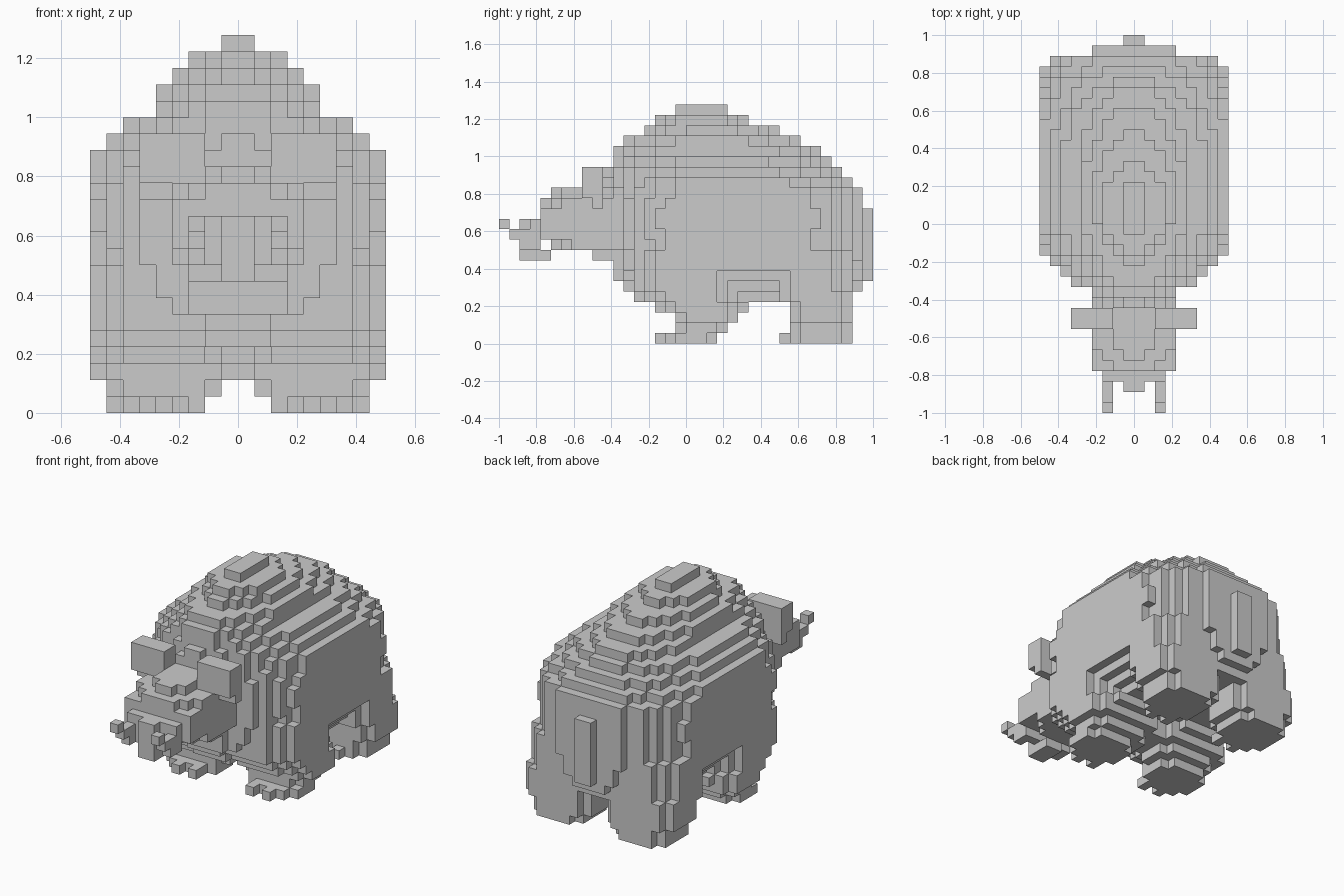
import bpy
import bmesh
from mathutils import Vector

old = bpy.data.objects.get("Cube")
if old:
    bpy.data.objects.remove(old, do_unlink=True)

UNIT = 1 / 18  # edge length of one block

grey = bpy.data.materials.new("plain grey")
grey.use_nodes = True
colour = (0.6, 0.6, 0.6, 1)
grey.diffuse_color = colour
grey.node_tree.nodes["Principled BSDF"].inputs["Base Color"].default_value = colour


def box(x, y, z):
    """Blocks filling three half-open ranges."""
    return {(i, j, k) for i in range(*x) for j in range(*y) for k in range(*z)}


def mirror(cells):
    """Add the same blocks on the other side."""
    return cells | {(-1 - i, j, k) for i, j, k in cells}


def oval(k, cx, half_x, y0, y1, front_power, back_power):
    """One layer of blocks with a rounded outline."""
    cy, half_y = (y0 + y1) / 2, (y1 - y0) / 2
    cells = set()
    for j in range(y0, y1):
        t = (j + 0.5 - cy) / half_y
        power = front_power if t < 0 else back_power
        for i in range(-9, 9):
            s = abs(i + 0.5 - cx) / half_x
            if s ** power + abs(t) ** power <= 1:
                cells.add((i, j, k))
    return cells


def make_body():
    # rounded layers from belly to crown: front end, back end, half width
    low = [(-5, 16, 6), (-6, 17, 7.4), (-7, 17, 8.4)]
    middle = [(-7, 17, width) for width in (9.2, 9.4, 9.6, 9.7, 9.8, 9.8, 9.7, 9.5)]
    high = [(-7, 16, 9.2), (-7, 15, 8.2), (-7, 14, 7.2), (-7, 13, 5.5),
            (-6, 11, 5), (-4, 9, 4), (-3, 6, 3)]
    cells = set()
    for k, (y0, y1, width) in enumerate(low + middle + high, 4):
        taper = abs(k - 11.5) / 9.5
        cells |= oval(k, 0, width, y0, y1, 2.6 - 0.9 * taper, 2.75 - taper)
    # crown ridge
    return cells | box((-1, 1), (-1, 4), (22, 23))


def make_leg(layers):
    # layers rise from the foot: inner x, outer x, front, back
    cells = set()
    for k, (x0, x1, y0, y1) in enumerate(layers):
        cells |= oval(k, (x0 + x1) / 2, (x1 - x0) / 2, y0, y1, 2.5, 2.5)
    return cells


def make_toes(front):
    cells = box((3, 7), (front + 1, front + 2), (0, 1))
    for x in (3, 5):
        cells |= box((x, x + 1), (front, front + 1), (0, 1))
    return cells


def make_head():
    # cheeks
    cells = box((-4, 4), (-14, -4), (10, 13))
    # rounded jaw, then brow
    cells |= oval(9, 0, 4, -13, 0, 3, 3) | oval(13, 0, 4, -14, 0, 3, 3)
    cells |= oval(14, 0, 3, -13, -1, 2, 2)
    # throat and nape
    cells |= box((-3, 3), (-9, -4), (8, 9))
    cells |= box((-2, 2), (-8, -4), (15, 16)) | box((-1, 1), (-8, -4), (16, 17))
    # muzzle
    return cells | box((-3, 3), (-15, -14), (9, 12))


trunk = box((-1, 1), (-16, -13), (8, 9)) | box((-1, 1), (-16, -14), (9, 12))
ear = box((2, 6), (-10, -8), (14, 17)) | box((4, 6), (-9, -8), (13, 14))
tusk = (box((2, 3), (-16, -15), (9, 11)) | box((2, 3), (-17, -16), (10, 11))
        | box((2, 3), (-18, -17), (11, 12)))
# legs with shoulders and haunches above
front_leg = make_leg([(2, 8, -2, 3), (1, 8, -1, 4), (0, 9, -1, 5), (0, 9, -3, 6),
                      (0, 9, -4, 5)] + [(0, 9, -5, 5)] * 4)
hind_leg = make_leg([(2, 8, 10, 16)] + [(1, 8, 10, 16)] + [(1, 9, 10, 16)] * 2
                    + [(1, 9, 9, 16)] + [(1, 9, 8, 16)] * 4)

parts = {
    "body": make_body(),
    "tail_ridge": box((-1, 1), (17, 18), (6, 13)),
    "head": make_head(),
    "trunk": trunk,
    "ears": mirror(ear),
    "tusks": mirror(tusk),
    "front_legs": mirror(front_leg),
    "hind_legs": mirror(hind_leg),
    "front_toes": mirror(make_toes(-3)),
    "hind_toes": mirror(make_toes(9)),
}
solid = set().union(*parts.values())


def build(name, cells):
    """Make the outward faces of a part, leaving out those hidden by other parts."""
    bm = bmesh.new()
    for cell in sorted(cells):
        centre = Vector(cell) + Vector((0.5, 0.5, 0.5))
        for axis in range(3):
            for sign in (-1, 1):
                step = [0, 0, 0]
                step[axis] = sign
                if tuple(a + b for a, b in zip(cell, step)) in solid:
                    continue
                u, v = Vector((0, 0, 0)), Vector((0, 0, 0))
                u[(axis + 1) % 3] = 0.5
                v[(axis + 2) % 3] = 0.5 * sign
                middle = centre + Vector(step) / 2
                corners = (middle - u - v, middle + u - v, middle + u + v, middle - u + v)
                bm.faces.new([bm.verts.new(c * UNIT) for c in corners])
    bmesh.ops.remove_doubles(bm, verts=bm.verts, dist=UNIT / 100)
    mesh = bpy.data.meshes.new(name)
    bm.to_mesh(mesh)
    bm.free()
    mesh.materials.append(grey)
    bpy.context.scene.collection.objects.link(bpy.data.objects.new(name, mesh))


# each block belongs to the first part that claims it
claimed = set()
for part_name, part_cells in parts.items():
    build(part_name, part_cells - claimed)
    claimed |= part_cells
